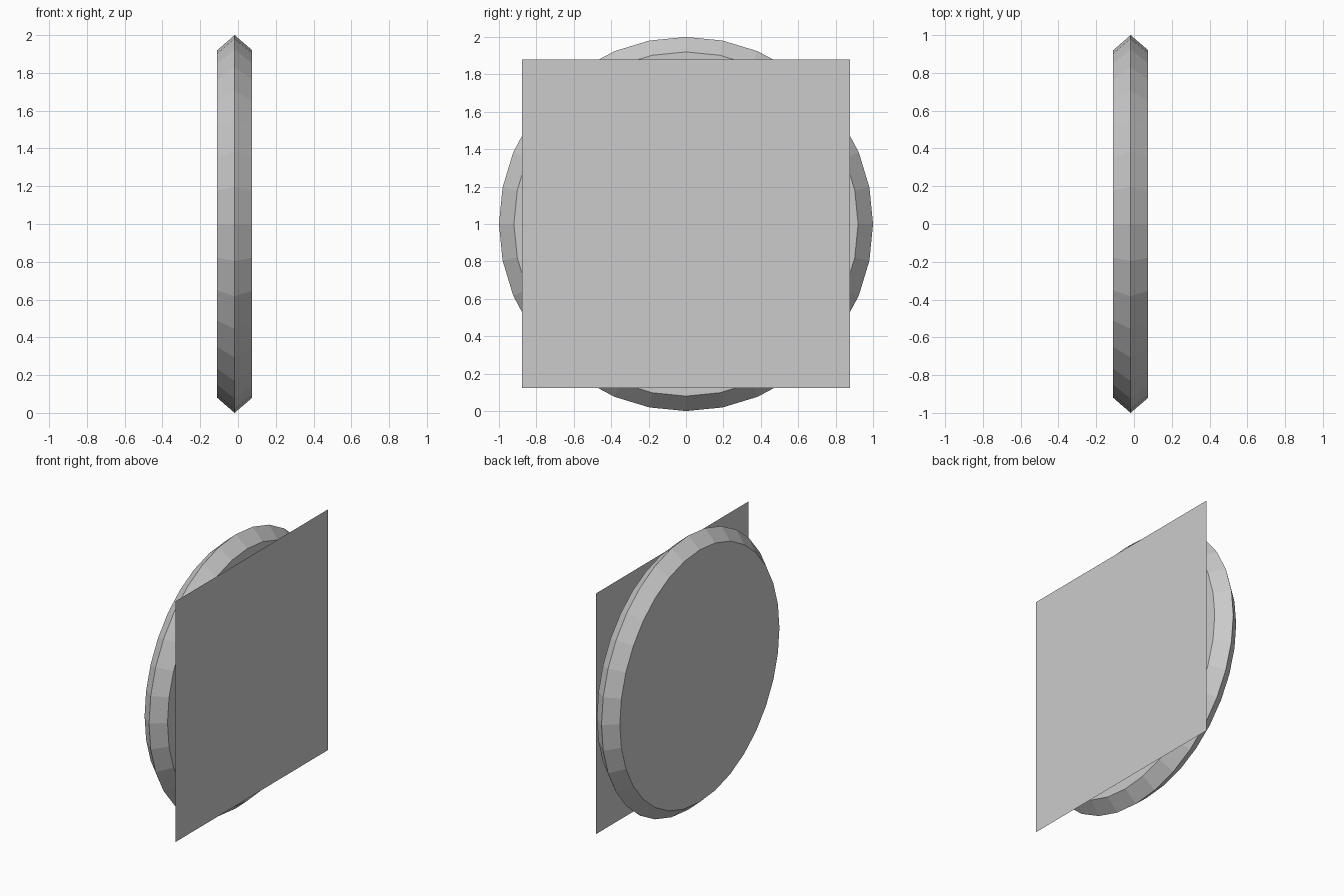
import bpy, bmesh, math

if "Cube" in bpy.data.objects:
    bpy.data.objects.remove(bpy.data.objects["Cube"])

SIDES = 32


def make_object(name, bm):
    mesh = bpy.data.meshes.new(name)
    bm.to_mesh(mesh)
    bm.free()
    obj = bpy.data.objects.new(name, mesh)
    bpy.context.collection.objects.link(obj)
    return obj


# Round disc facing +x, with a rim that comes to a ridge
bm = bmesh.new()
rings = []
for x, r in ((-0.11, 0.92), (-0.018, 1.0), (0.075, 0.92)):
    rings.append([bm.verts.new((x, r * math.cos(math.tau * i / SIDES),
                                1 + r * math.sin(math.tau * i / SIDES)))
                  for i in range(SIDES)])
for a, b in zip(rings, rings[1:]):
    for i in range(SIDES):
        j = (i + 1) % SIDES
        bm.faces.new((a[i], a[j], b[j], b[i]))
bm.faces.new(rings[0])
bm.faces.new(rings[-1])
bmesh.ops.recalc_face_normals(bm, faces=bm.faces)
make_object("disc", bm)

# Thin square panel floating just in front of the disc
bm = bmesh.new()
s = 0.878
bm.faces.new([bm.verts.new((0.11, y, 1.002 + z))
              for y, z in ((-s, -s), (s, -s), (s, s), (-s, s))])
make_object("face_panel", bm)
